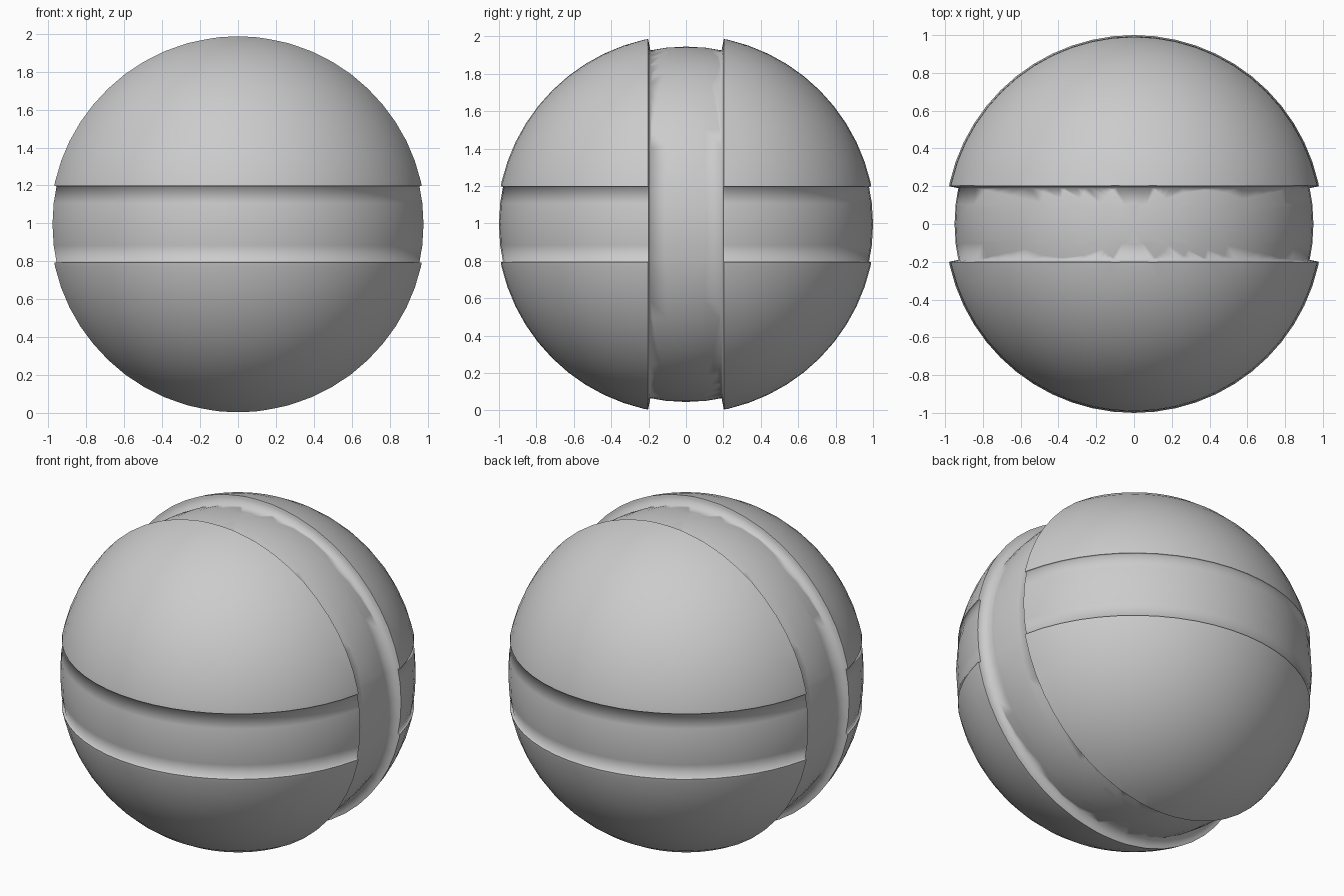
import bpy
import bmesh
from mathutils import Vector

if "Cube" in bpy.data.objects:
    bpy.data.objects.remove(bpy.data.objects["Cube"])

R_CORE, R_BAND, R_SHELL = 0.95, 1.0, 1.012
CUT = 0.19           # half width of both grooves on the core
CENTRE_Z = 0.995


def cut(bm, axis, offset):
    """Slice edges into the ball along a plane without removing anything."""
    bmesh.ops.bisect_plane(
        bm, geom=bm.verts[:] + bm.edges[:] + bm.faces[:], dist=0.002,
        plane_co=axis * offset, plane_no=axis)


def raise_faces(bm, faces, factor):
    """Extrude a region radially and return the raised faces."""
    result = bmesh.ops.extrude_face_region(bm, geom=faces)["geom"]
    old = [f for f in faces if f.is_valid]
    if old:
        bmesh.ops.delete(bm, geom=old, context='FACES')
    for v in result:
        if isinstance(v, bmesh.types.BMVert):
            v.co *= factor
    return [f for f in result if isinstance(f, bmesh.types.BMFace)]


# Core ball with groove outlines cut in
bm = bmesh.new()
bmesh.ops.create_uvsphere(bm, u_segments=56, v_segments=28, radius=R_CORE)
y_axis, z_axis = Vector((0, 1, 0)), Vector((0, 0, 1))
for offset in (-CUT, -0.1, 0.1, CUT):
    cut(bm, y_axis, offset)
for offset in (-CUT, CUT):
    cut(bm, z_axis, offset)

# Both halves beside the deep vertical groove
halves = [f for f in bm.faces if abs(f.calc_center_median().y) > CUT]
halves = raise_faces(bm, halves, R_BAND / R_CORE)

# Four shell quarters beside the shallow horizontal groove
quarters = [f for f in halves if abs(f.calc_center_median().z) > CUT * R_BAND / R_CORE]
raise_faces(bm, quarters, R_SHELL / R_BAND)

# Smooth floors and walls, sharp outer lips
bmesh.ops.recalc_face_normals(bm, faces=bm.faces[:])
for f in bm.faces:
    f.smooth = True
for e in bm.edges:
    if e.is_manifold and e.calc_face_angle_signed() > 0.6:
        e.smooth = False

mesh = bpy.data.meshes.new("grooved_ball")
bm.to_mesh(mesh)
bm.free()
ball = bpy.data.objects.new("grooved_ball", mesh)
ball.location.z = CENTRE_Z
bpy.context.collection.objects.link(ball)
